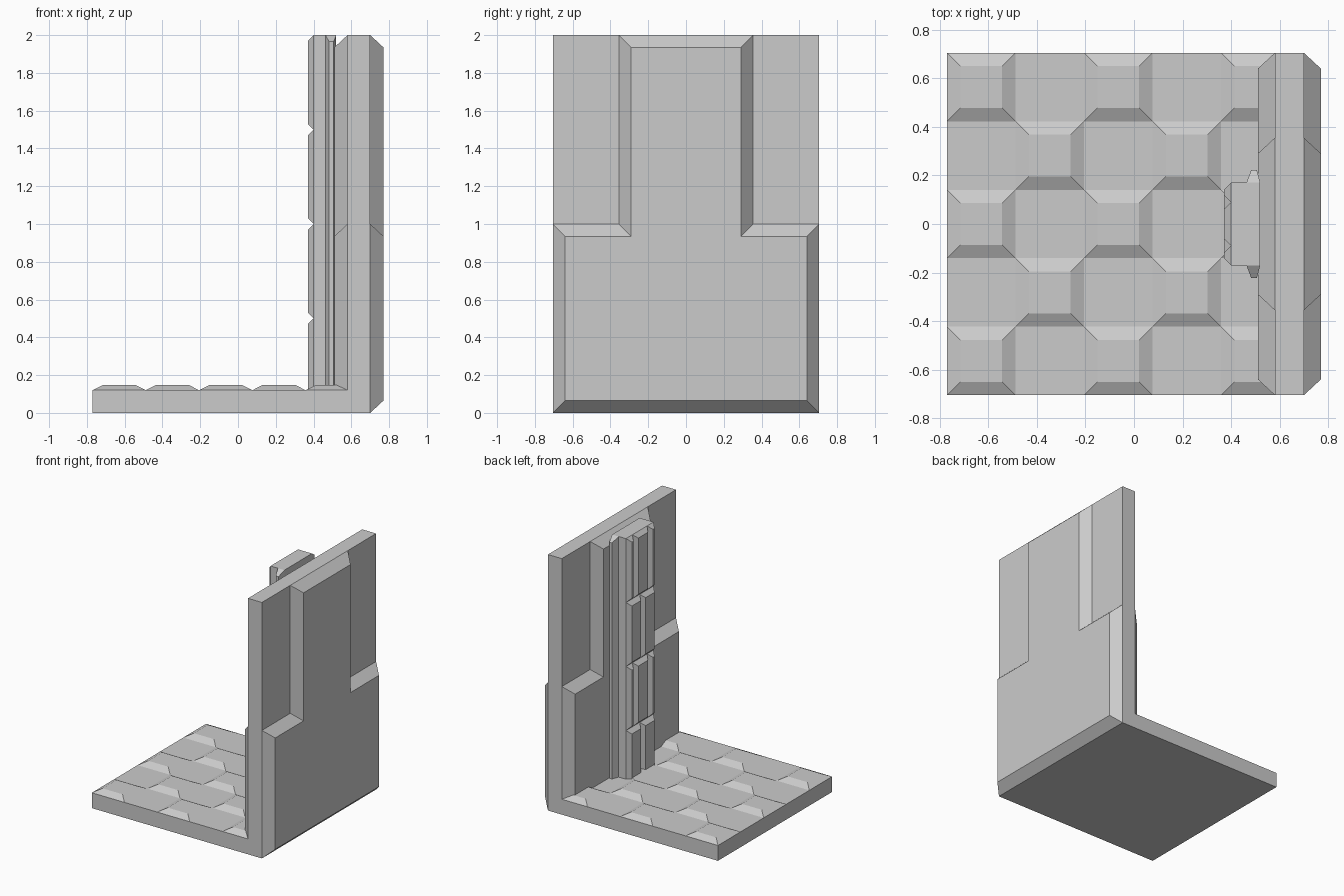
import bpy, bmesh

if "Cube" in bpy.data.objects:
    bpy.data.objects.remove(bpy.data.objects["Cube"])

W = 0.705  # half depth of the tile


def make(name, solids):
    """Each solid is a pair of matching outlines joined by a ring of quads."""
    bm = bmesh.new()
    for a, b in solids:
        va = [bm.verts.new(p) for p in a]
        vb = [bm.verts.new(p) for p in b]
        n = len(va)
        faces = [bm.faces.new(va), bm.faces.new(vb)]
        for i in range(n):
            j = (i + 1) % n
            faces.append(bm.faces.new((va[i], va[j], vb[j], vb[i])))
        bmesh.ops.recalc_face_normals(bm, faces=faces)
    mesh = bpy.data.meshes.new(name)
    bm.to_mesh(mesh)
    bm.free()
    ob = bpy.data.objects.new(name, mesh)
    bpy.context.collection.objects.link(ob)
    return ob


def rect(u0, u1, v0, v1, d=0.0):
    return [(u0 + d, v0 + d), (u1 - d, v0 + d), (u1 - d, v1 - d), (u0 + d, v1 - d)]


# L-shaped floor and wall
L = [(-0.77, 0), (0.70, 0), (0.70, 2), (0.58, 2), (0.58, 0.12), (-0.77, 0.12)]
make("floor_and_wall", [([(x, -W, z) for x, z in L], [(x, W, z) for x, z in L])])


# Stepped, bevelled panels on both sides of the wall
def step_outline(d):
    half = [(W - d, d), (W - d, 1 - d), (0.355 - d, 1 - d), (0.355 - d, 2 - d)]
    return half + [(-y, z) for y, z in reversed(half)]


for name, x0, x1 in (("outer_panel", 0.70, 0.77), ("inner_panel", 0.58, 0.51)):
    make(name, [([(x0, y, z) for y, z in step_outline(0)],
                 [(x1, y, z) for y, z in step_outline(0.065)])])

# Checkerboard of raised floor plates
p = 2 * W / 5
plates = []
for i in range(5):
    for j in range(5):
        if (i + j) % 2 == 0:
            x0, y0 = -0.77 + i * p, -W + j * p
            x1 = min(x0 + p, 0.58)
            plates.append(([(x, y, 0.12) for x, y in rect(x0, x1, y0, y0 + p)],
                           [(x, y, 0.148) for x, y in rect(x0, x1, y0, y0 + p, 0.055)]))
make("floor_plates", plates)

# Pillar core against the wall
make("pillar_core", [([(x, y, 0.1) for x, y in rect(0.40, 0.52, -0.17, 0.17)],
                      [(x, y, 2) for x, y in rect(0.40, 0.52, -0.17, 0.17)])])

# Running-bond bricks on the pillar face
bricks = []
for row in range(4):
    cuts = (-0.17, -0.09, 0.09, 0.17) if row % 2 else (-0.17, 0, 0.17)
    for y0, y1 in zip(cuts, cuts[1:]):
        z0, z1 = row * 0.5, row * 0.5 + 0.5
        bricks.append(([(0.40, y, z) for y, z in rect(y0, y1, z0, z1)],
                       [(0.37, y, z) for y, z in rect(y0, y1, z0, z1, 0.03)]))
make("pillar_bricks", bricks)

# Tapered ribs down both pillar sides
ribs = []
for s in (-1, 1):
    ribs.append(([(x, s * 0.17, z) for x, z in rect(0.463, 0.52, 0.1, 2)],
                 [(x, s * 0.223, z) for x, z in rect(0.483, 0.506, 0.12, 1.965)]))
make("pillar_ribs", ribs)
